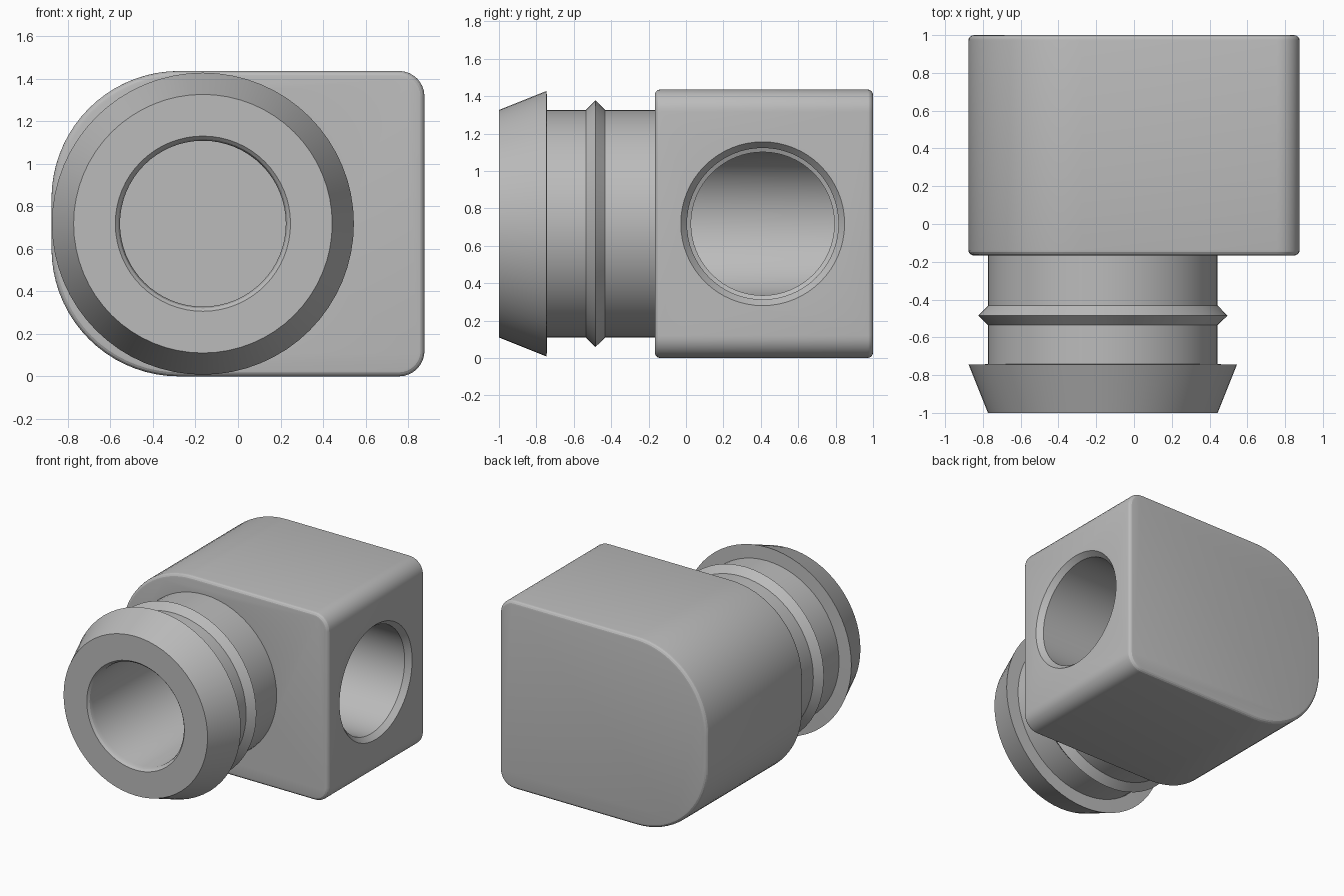
import bpy, bmesh
from math import sin, cos, pi, radians
from mathutils import Matrix, Vector

cube = bpy.data.objects.get("Cube")
if cube:
    bpy.data.objects.remove(cube, do_unlink=True)

AXIS_X, AXIS_Y, AXIS_Z = -0.165, 0.41, 0.718
LEFT, RIGHT, TOP = -0.877, 0.877, 1.436
FRONT, BACK = -0.167, 1.0

grey = bpy.data.materials.new("plain grey")
grey.use_nodes = True
color = (0.5, 0.5, 0.5, 1)
grey.diffuse_color = color
bsdf = grey.node_tree.nodes["Principled BSDF"]
bsdf.inputs["Base Color"].default_value = color


def make_object(name, bm):
    bmesh.ops.recalc_face_normals(bm, faces=bm.faces)
    mesh = bpy.data.meshes.new(name)
    bm.to_mesh(mesh)
    bm.free()
    mesh.materials.append(grey)
    obj = bpy.data.objects.new(name, mesh)
    bpy.context.collection.objects.link(obj)
    return obj


def lathe(name, profile, matrix, sides=64):
    """Closed solid turned about local z from (radius, height) pairs."""
    bm = bmesh.new()
    rings = [[bm.verts.new((r * cos(2 * pi * i / sides), r * sin(2 * pi * i / sides), h))
              for i in range(sides)] for r, h in profile]
    for a, b in zip(rings, rings[1:]):
        for i in range(sides):
            j = (i + 1) % sides
            bm.faces.new((a[i], a[j], b[j], b[i]))
    bm.faces.new(rings[0])
    bm.faces.new(rings[-1])
    bm.transform(matrix)
    return make_object(name, bm)


def corner(cx, cz, radius, start, steps):
    return [(cx + radius * cos(start + pi / 2 * i / steps),
             cz + radius * sin(start + pi / 2 * i / steps)) for i in range(steps + 1)]


def apply_boolean(target, other, operation):
    mod = target.modifiers.new(other.name, 'BOOLEAN')
    mod.operation, mod.solver, mod.object = operation, 'EXACT', other
    bpy.context.view_layer.objects.active = target
    bpy.ops.object.modifier_apply(modifier=mod.name)
    bpy.data.objects.remove(other, do_unlink=True)


# Elbow block: rounded outline extruded front to back, with softened rims
big, small = 0.6, 0.12
outline = (corner(RIGHT - small, small, small, -pi / 2, 8)
           + corner(RIGHT - small, TOP - small, small, 0, 8)
           + corner(LEFT + big, TOP - big, big, pi / 2, 18)
           + corner(LEFT + big, big, big, pi, 18))
bm = bmesh.new()
face = bm.faces.new([bm.verts.new((x, FRONT, z)) for x, z in outline])
extruded = bmesh.ops.extrude_face_region(bm, geom=[face])["geom"]
bmesh.ops.translate(bm, vec=Vector((0, BACK - FRONT, 0)),
                    verts=[v for v in extruded if isinstance(v, bmesh.types.BMVert)])
rims = [e for e in bm.edges if abs(e.verts[0].co.y - e.verts[1].co.y) < 0.001]
bmesh.ops.bevel(bm, geom=rims, offset=0.03, segments=4, profile=0.5, affect='EDGES')
body = make_object("elbow_fitting", bm)

# Barbed spout along y; local z becomes +y
along_y = Matrix.Translation((AXIS_X, 0, AXIS_Z)) @ Matrix.Rotation(-pi / 2, 4, 'X')
spout = lathe("barbed_spout", [(0.608, -1), (0.71, -0.745), (0.608, -0.742),
                               (0.608, -0.535), (0.66, -0.485), (0.608, -0.432),
                               (0.608, 0)], along_y)
apply_boolean(body, spout, 'UNION')

# Front bore with an eased mouth
bore = lathe("front_bore", [(0.425, -1.01), (0.412, -1), (0.398, -0.985),
                            (0.39, -0.96), (0.39, 0.8)], along_y)
apply_boolean(body, bore, 'DIFFERENCE')

# Side port with a chamfered mouth; local z becomes +x
along_x = Matrix.Translation((0, AXIS_Y, AXIS_Z)) @ Matrix.Rotation(pi / 2, 4, 'Y')
port = lathe("side_port", [(0.383, AXIS_X), (0.383, 0.24), (0.405, 0.25),
                           (0.405, RIGHT - 0.04), (0.438, RIGHT), (0.438, RIGHT + 0.05)],
             along_x)
apply_boolean(body, port, 'DIFFERENCE')

# Smooth round surfaces while keeping hard rims
bpy.ops.object.select_all(action='DESELECT')
body.select_set(True)
bpy.context.view_layer.objects.active = body
bpy.ops.object.shade_smooth_by_angle(angle=radians(20))
